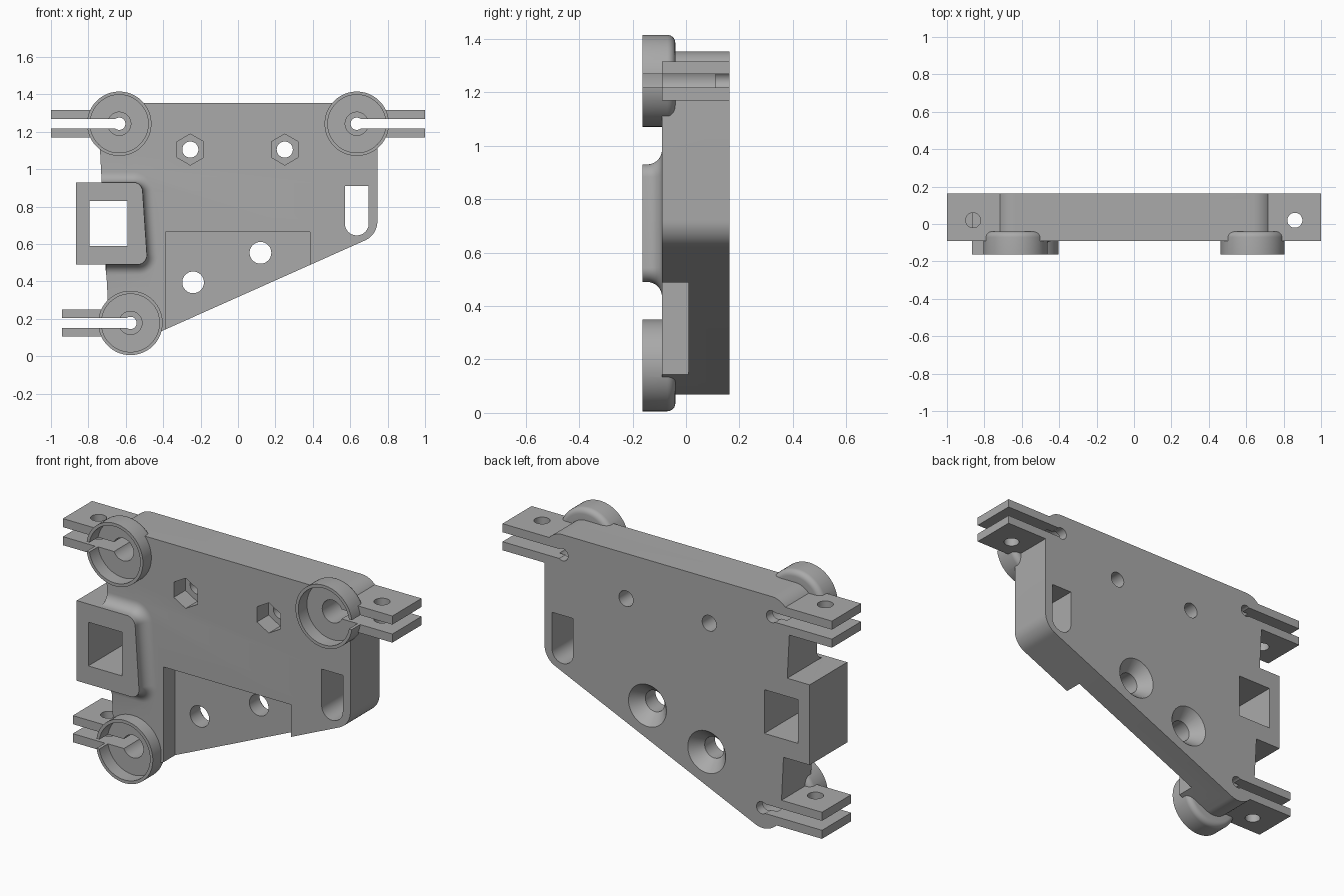
import bpy, bmesh
from math import sin, cos, pi, radians
from mathutils import Vector
from mathutils.geometry import convex_hull_2d

cube = bpy.data.objects.get("Cube")
if cube:
    bpy.data.objects.remove(cube, do_unlink=True)

FRONT, FACE, BACK = -0.163, -0.09, 0.163
POSTS = [(-0.635, 1.243, -1), (0.635, 1.243, 1), (-0.575, 0.178, -1)]

grey = bpy.data.materials.new("plain grey")
grey.use_nodes = True
colour = (0.4, 0.4, 0.4, 1)
grey.diffuse_color = colour
grey.node_tree.nodes["Principled BSDF"].inputs["Base Color"].default_value = colour


def arc(x, z, r, start=0, end=360, n=48):
    """Points on an arc; a full turn leaves out the repeated end point."""
    steps = n if end - start == 360 else n - 1
    return [(x + r * cos(radians(start + (end - start) * i / steps)),
             z + r * sin(radians(start + (end - start) * i / steps))) for i in range(n)]


def rect(x0, x1, z0, z1):
    return [(x0, z0), (x1, z0), (x1, z1), (x0, z1)]


def loft(name, rings, upright=False):
    """Skin between matching outlines, each given as (points, depth)."""
    bm = bmesh.new()
    loops = [[bm.verts.new((a, b, d) if upright else (a, d, b)) for a, b in pts]
             for pts, d in rings]
    n = len(loops[0])
    for p, q in zip(loops, loops[1:]):
        for i in range(n):
            j = (i + 1) % n
            bm.faces.new((p[i], p[j], q[j], q[i]))
    bm.faces.new(loops[0])
    bm.faces.new(loops[-1])
    bmesh.ops.recalc_face_normals(bm, faces=bm.faces)
    mesh = bpy.data.meshes.new(name)
    bm.to_mesh(mesh)
    bm.free()
    mesh.materials.append(grey)
    obj = bpy.data.objects.new(name, mesh)
    bpy.context.collection.objects.link(obj)
    return obj


def prism(name, pts, y0, y1):
    return loft(name, [(pts, y0), (pts, y1)])


def combine(target, tool, operation):
    tool.hide_render = True
    mod = target.modifiers.new(operation, 'BOOLEAN')
    mod.operation, mod.solver, mod.object = operation, 'EXACT', tool
    bpy.context.view_layer.objects.active = target
    bpy.ops.object.modifier_apply(modifier=mod.name)
    bpy.data.objects.remove(tool, do_unlink=True)


# Main plate: hull around its four rounded corners
corners = [Vector(p) for x, z in [(-0.635, 1.243), (0.635, 1.243), (0.635, 0.72), (-0.58, 0.178)]
           for p in arc(x, z, 0.11, n=64)]
outline = [corners[i][:] for i in convex_hull_2d(corners)]
body = prism("bracket_body", outline, FACE, BACK)

# Pocket in the lower front
combine(body, prism("pocket", rect(-0.388, 0.385, 0, 0.665), -0.2, 0.01), 'DIFFERENCE')


# Raised pad with a concave fillet down to the plate
def pad_ring(d):
    return ([(-0.706, 0.49 - d)] + arc(-0.537, 0.54, 0.05 + d, -90, 4, 12)
            + arc(-0.56, 0.88, 0.05 + d, 4, 90, 12) + [(-0.731, 0.93 + d)])


r = 0.055
rings = [(pad_ring(0), FRONT)]
rings += [(pad_ring(r * (1 - cos(t * pi / 16))), FACE - r + r * sin(t * pi / 16)) for t in range(9)]
rings.append((pad_ring(r), FACE + 0.02))
combine(body, loft("pad", rings), 'UNION')

# Square socket block on the right edge
combine(body, prism("socket_block", rect(-0.865, -0.62, 0.49, 0.93), FRONT, BACK), 'UNION')
combine(body, prism("socket_hole", rect(-0.795, -0.59, 0.59, 0.83), -0.3, 0.3), 'DIFFERENCE')

# Clamp lugs and round cups
for x, z, side in POSTS:
    lug = rect(*sorted((x, x + side * 0.365)), z - 0.073, z + 0.073)
    combine(body, prism("lug", lug, FACE, BACK), 'UNION')
    cup = [(arc(x, z, 0.172, n=72), FRONT)]
    cup += [(arc(x, z, 0.142 + 0.03 * cos(t * pi / 12), n=72), -0.07 + 0.03 * sin(t * pi / 12))
            for t in range(7)]
    combine(body, loft("cup", cup), 'UNION')

# Cup hollows, bores, clamp slots and bolt holes
for x, z, side in POSTS:
    slot = rect(*sorted((x, x + side * 0.5)), z - 0.026, z + 0.026)
    hole = arc(x + side * 0.225, 0.02, 0.04)
    for tool in (prism("hollow", arc(x, z, 0.155, n=72), -0.3, FACE + 0.002),
                 prism("bore", arc(x, z, 0.062), -0.3, 0.11),
                 prism("small_bore", arc(x, z, 0.033), -0.3, 0.3),
                 prism("slot", slot, -0.3, 0.3),
                 loft("bolt_hole", [(hole, z - 0.1), (hole, z + 0.1)], upright=True)):
        combine(body, tool, 'DIFFERENCE')

# Hexagonal nut seats
for x in (-0.255, 0.25):
    combine(body, prism("nut_seat", arc(x, 1.105, 0.083, 30, 390, 6), -0.3, 0.01), 'DIFFERENCE')
    combine(body, prism("nut_hole", arc(x, 1.105, 0.043), -0.3, 0.3), 'DIFFERENCE')

# Countersunk screw holes
for x, z in [(-0.24, 0.395), (0.12, 0.553)]:
    big, small = arc(x, z, 0.115), arc(x, z, 0.058)
    combine(body, loft("screw_hole", [(small, -0.3), (small, 0.098), (big, BACK), (big, 0.3)]),
            'DIFFERENCE')

# Round-bottomed slot near the left edge
combine(body, prism("long_slot", arc(0.635, 0.71, 0.064, 180, 360.01, 24)
                    + [(0.699, 0.91), (0.571, 0.91)], -0.3, 0.3), 'DIFFERENCE')

bpy.ops.object.select_all(action='DESELECT')
body.select_set(True)
bpy.context.view_layer.objects.active = body
bpy.ops.object.shade_smooth_by_angle(angle=radians(30))
